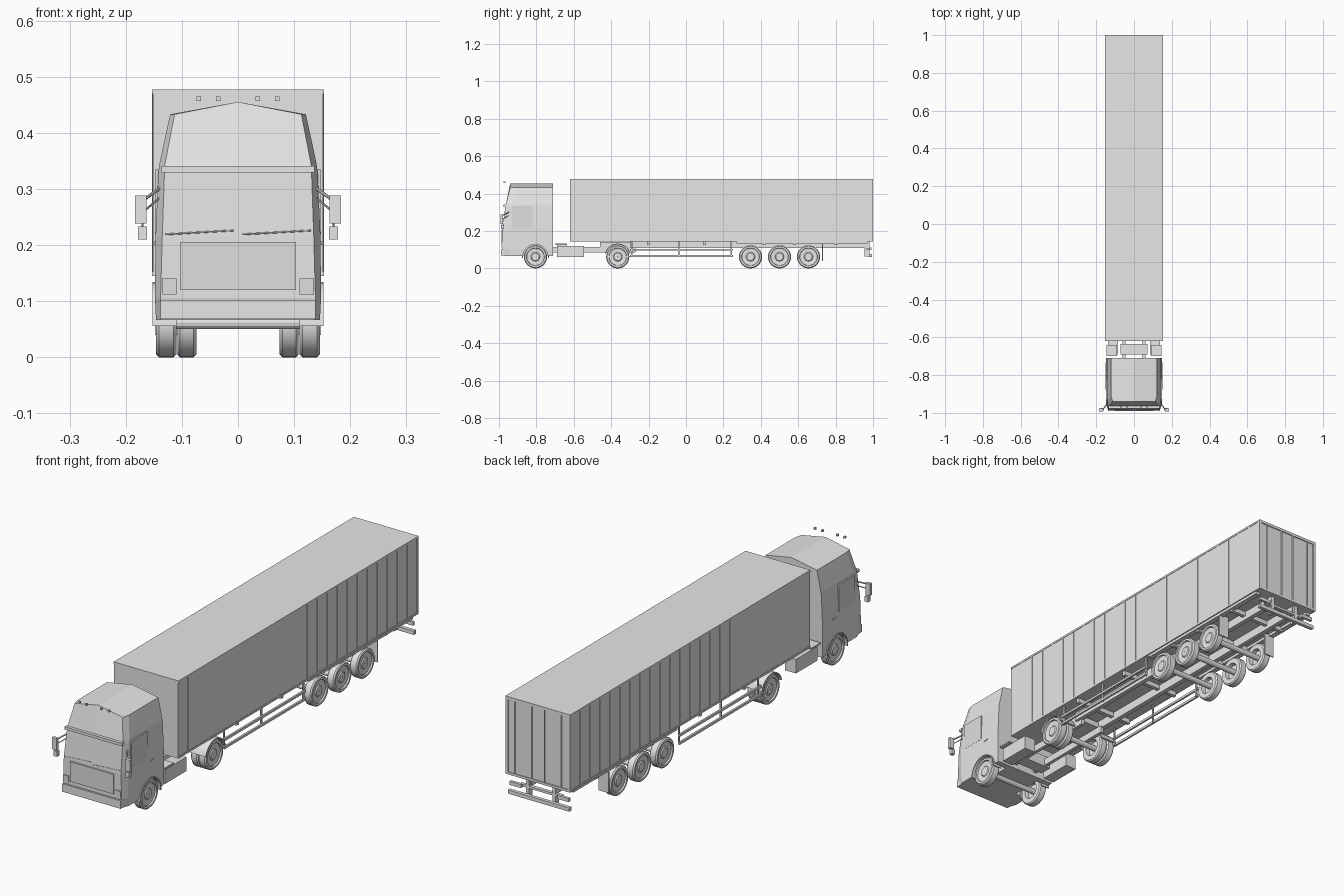
import bpy, bmesh, math
from mathutils import Vector, Matrix

if "Cube" in bpy.data.objects:
    bpy.data.objects.remove(bpy.data.objects["Cube"])


def material(name, v):
    m = bpy.data.materials.new(name)
    m.use_nodes = True
    m.diffuse_color = (v, v, v, 1)
    m.node_tree.nodes["Principled BSDF"].inputs["Base Color"].default_value = (v, v, v, 1)
    return m


GREY = material("trailer grey", 0.8)
PAINT = material("cab light grey", 0.95)
GLASS = material("window grey", 0.74)


def finish(name, bm, mat, smooth=False):
    bmesh.ops.recalc_face_normals(bm, faces=bm.faces)
    me = bpy.data.meshes.new(name)
    bm.to_mesh(me)
    bm.free()
    me.materials.append(mat)
    ob = bpy.data.objects.new(name, me)
    bpy.context.collection.objects.link(ob)
    if smooth:
        bpy.ops.object.select_all(action='DESELECT')
        ob.select_set(True)
        bpy.context.view_layer.objects.active = ob
        bpy.ops.object.shade_smooth_by_angle(angle=math.radians(30))
    return ob


def box(name, x, y, z, mat=GREY, mirror=False):
    """Box from three (low, high) ranges, optionally repeated on the other side."""
    bm = bmesh.new()
    for s in ((1, -1) if mirror else (1,)):
        c = Vector((s * sum(x) / 2, sum(y) / 2, sum(z) / 2))
        size = (x[1] - x[0], y[1] - y[0], z[1] - z[0], 1)
        bmesh.ops.create_cube(bm, size=1, matrix=Matrix.Translation(c) @ Matrix.Diagonal(size))
    return finish(name, bm, mat)


def rod(name, a, b, r, mat=GREY, mirror=True, sides=8):
    bm = bmesh.new()
    for s in ((1, -1) if mirror else (1,)):
        p, q = Vector((s * a[0], *a[1:])), Vector((s * b[0], *b[1:]))
        d = q - p
        mat4 = Matrix.Translation((p + q) / 2) @ d.to_track_quat('Z', 'Y').to_matrix().to_4x4()
        bmesh.ops.create_cone(bm, cap_ends=True, segments=sides, radius1=r, radius2=r,
                              depth=d.length, matrix=mat4)
    return finish(name, bm, mat)


def wheel(name, side, y, x_out, width):
    """Tyre and rim turned from one profile of (distance inward, radius)."""
    prof = [(.004, .001), (.004, .02), (.008, .024), (.006, .046), (0, .048), (0, .057), (.005, .062),
            (width - .005, .062), (width, .057), (width, .036), (width - .018, .034), (width - .018, .001)]
    bm = bmesh.new()
    vs = [bm.verts.new((side * (x_out - d), y, .062 + r)) for d, r in prof]
    es = [bm.edges.new(p) for p in zip(vs, vs[1:])]
    bmesh.ops.spin(bm, geom=vs + es, cent=(0, y, .062), axis=(1, 0, 0),
                   angle=math.tau, steps=28, use_merge=True)
    bmesh.ops.remove_doubles(bm, verts=bm.verts, dist=.00005)
    finish(name, bm, GREY, True)


def fender(name, y, r, x0, x1, a0, a1, mat):
    bm = bmesh.new()
    n = 12
    for s in (1, -1):
        rows = []
        for i in range(n + 1):
            a = math.radians(a0 + (a1 - a0) * i / n)
            rows.append([bm.verts.new((s * x, y + q * math.cos(a), .062 + q * math.sin(a)))
                         for x, q in ((x0, r), (x1, r), (x1, r + .005), (x0, r + .005))])
        for p, q in zip(rows, rows[1:]):
            for k in range(4):
                bm.faces.new((p[k], p[(k + 1) % 4], q[(k + 1) % 4], q[k]))
        bm.faces.new(rows[0])
        bm.faces.new(rows[-1])
    finish(name, bm, mat, True)


# Cab shell: stacked rings of (height, half width, front half width, front y, ridge rise)
rings = [(.066, .146, .136, -.972, 0), (.105, .148, .138, -.982, 0), (.215, .147, .135, -.982, 0),
         (.33, .142, .131, -.966, 0), (.345, .14, .13, -.962, 0), (.433, .121, .113, -.94, .022)]
BACK = -.71
bm = bmesh.new()
loops = []
for z, hw, fw, yf, rise in rings:
    half = [(fw, yf, z), (hw, yf + .03, z), (hw, BACK, z)]
    pts = [(0, yf, z + rise)] + half + [(0, BACK, z + rise)] + [(-x, y, h) for x, y, h in reversed(half)]
    loops.append([bm.verts.new(p) for p in pts])
for p, q in zip(loops, loops[1:]):
    for k in range(8):
        bm.faces.new((p[k], p[(k + 1) % 8], q[(k + 1) % 8], q[k]))
bm.faces.new(loops[0])
top = loops[-1]
bm.faces.new(top[:5])
bm.faces.new(top[4:] + top[:1])
cab = finish("cab_shell", bm, PAINT)
cab.data.materials.append(GLASS)
for f in cab.data.polygons:
    if f.normal.y < -.9 and .23 < f.center.z < .3:
        f.material_index = 1

# Front wheel arches cut into the cab
arch = rod("arch_cutter", (.085, -.805, .062), (.2, -.805, .062), .069, PAINT, True, 28)
arch.hide_render = True
arch.hide_viewport = True
cut = cab.modifiers.new("arches", 'BOOLEAN')
cut.operation = 'DIFFERENCE'
cut.object = arch
fender("front_fender", -.805, .067, .11, .152, -5, 185, PAINT)

# Cab details
box("sun_visor", (-.136, .136), (-.976, -.96), (.329, .341), PAINT)
box("grille_panel", (-.103, .103), (-.987, -.98), (.12, .205), GLASS)
box("headlight", (.11, .135), (-.986, -.975), (.112, .14), GLASS, True)
box("bumper", (-.138, .138), (-.989, -.965), (.068, .102), PAINT)
box("side_window", (.138, .1475), (-.93, -.82), (.22, .335), GLASS, True)
box("door_handle", (.145, .15), (-.8, -.78), (.2, .206), PAINT, True)
for i, x in enumerate((.035, .07)):
    box(f"marker_light_{i}", (x - .004, x + .004), (-.976, -.966), (.457, .465), GREY, True)
rod("left_wiper", (.008, -.984, .219), (.13, -.982, .226), .0015, GREY, False)
rod("right_wiper", (-.13, -.984, .219), (-.008, -.982, .226), .0015, GREY, False)
box("mirror", (.163, .184), (-.992, -.978), (.238, .288), GREY, True)
box("lower_mirror", (.162, .178), (-.99, -.974), (.21, .233), GREY, True)
rod("mirror_arm", (.138, -.945, .302), (.166, -.984, .282), .003)
rod("mirror_brace", (.138, -.945, .285), (.166, -.984, .262), .002)
rod("mirror_link", (.17, -.984, .24), (.17, -.982, .228), .002)

# Tractor chassis
box("tractor_rail", (.045, .06), (-.95, -.27), (.085, .115), GREY, True)
box("side_tank", (.085, .138), (-.69, -.545), (.06, .12), GREY, True)
box("step_plate", (.09, .145), (-.70, -.64), (.128, .134), GREY, True)
box("gear_box", (-.072, .072), (-.69, -.635), (.08, .13))
box("coupling_plate", (-.06, .06), (-.46, -.29), (.115, .14))
fender("rear_fender", -.365, .066, .072, .15, 15, 165, GREY)

# Wheels and axles
for i, y in enumerate((-.805, -.365, .345, .5, .655)):
    for side, label in ((1, "left"), (-1, "right")):
        wheel(f"{label}_wheel_{i}", side, y, .146, .036)
        if i == 1:
            wheel(f"{label}_inner_wheel", side, y, .108, .034)
    rod(f"axle_{i}", (-.132, y, .062), (.132, y, .062), .012, GREY, False, 12)

# Trailer body with side ribs and rear doors
X, Y0, Y1, Z0, Z1 = .151, -.62, .996, .145, .477
box("trailer_body", (-X, X), (Y0, Y1), (Z0, Z1))
ribs = 24
for i in range(1, ribs):
    y = Y0 + (Y1 - Y0) * i / ribs
    box(f"side_rib_{i}", (X - .002, X + .0015), (y - .004, y + .004), (Z0 + .008, Z1 - .008), GREY, True)
box("top_rail", (X - .002, X + .002), (Y0, Y1), (Z1 - .008, Z1), GREY, True)
box("bottom_rail", (X - .002, X + .002), (Y0, Y1), (Z0, Z0 + .008), GREY, True)
box("rear_post", (X - .01, X + .002), (Y1 - .008, 1), (Z0, Z1), GREY, True)
box("rear_header", (-X, X), (Y1 - .008, 1), (Z1 - .012, Z1))
box("rear_sill", (-X, X), (Y1 - .008, 1), (Z0, Z0 + .01))
for i, x in enumerate((.03, .11)):
    rod(f"door_bar_{i}", (x, Y1 + .001, Z0), (x, Y1 + .001, Z1 - .01), .003)

# Trailer underframe
box("trailer_beam", (.05, .07), (-.3, .97), (.108, .147), GREY, True)
box("side_sill", (.125, .148), (.27, .97), (.133, .147), GREY, True)
box("mudflap", (.1, .148), (.728, .733), (.04, .14), GREY, True)
for i, y in enumerate((-.2, .1, .42, .58, .8)):
    box(f"cross_member_{i}", (-.14, .14), (y - .008, y + .008), (.125, .147))
for i, z in enumerate((.066, .1)):
    box(f"side_guard_bar_{i}", (.138, .146), (-.3, .25), (z - .005, z + .005), GREY, True)
for i, y in enumerate((-.29, -.04, .243)):
    box(f"side_guard_post_{i}", (.134, .14), (y - .004, y + .004), (.061, .147), GREY, True)

# Rear bumper and lights
box("rear_bumper_post", (.055, .07), (.955, .98), (.065, .147), GREY, True)
box("rear_bumper_bar", (-.145, .145), (.98, .995), (.06, .076))
box("rear_light", (.085, .14), (.98, .992), (.098, .113), GREY, True)
box("rear_light_carrier", (-.1, .1), (.965, .98), (.1, .11))
